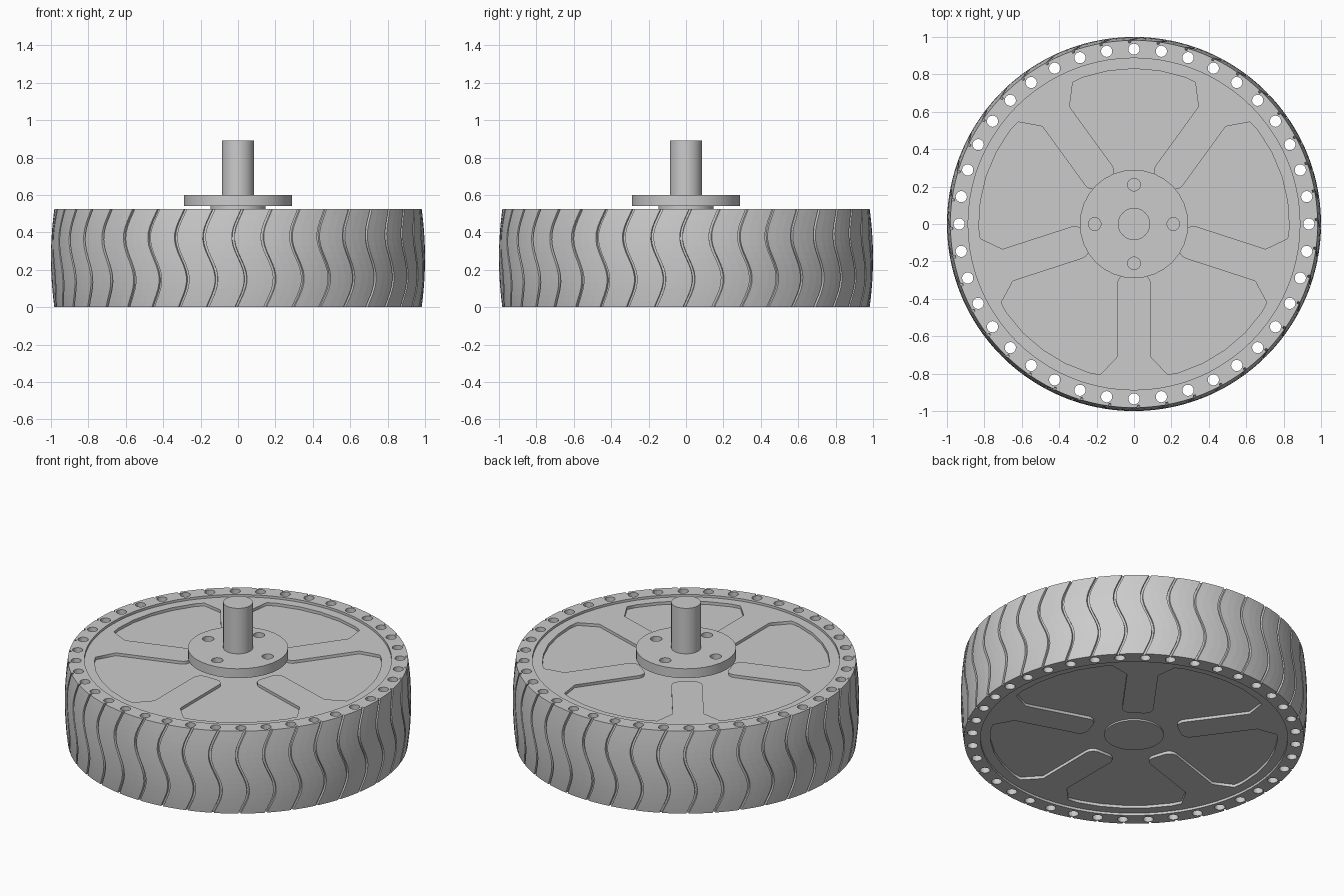
import bpy, bmesh
from math import sin, cos, pi, radians

if "Cube" in bpy.data.objects:
    bpy.data.objects.remove(bpy.data.objects["Cube"])

H = 0.525       # tyre width
N = 40          # tread pitches and sidewall holes


def circle(r, n, cx=0.0, cy=0.0):
    return [(cx + r * cos(2 * pi * i / n), cy + r * sin(2 * pi * i / n)) for i in range(n)]


def plate(name, loops, z0, z1):
    """Extruded flat shape: first loop is the outline, the others are holes."""
    cu = bpy.data.curves.new(name, 'CURVE')
    cu.dimensions = '2D'
    cu.fill_mode = 'BOTH'
    cu.extrude = (z1 - z0) / 2
    for pts in loops:
        s = cu.splines.new('POLY')
        s.points.add(len(pts) - 1)
        for p, (x, y) in zip(s.points, pts):
            p.co = (x, y, 0, 1)
        s.use_cyclic_u = True
    ob = bpy.data.objects.new(name, cu)
    bpy.context.collection.objects.link(ob)
    ob.location.z = (z0 + z1) / 2
    bpy.ops.object.select_all(action='DESELECT')
    ob.select_set(True)
    bpy.context.view_layer.objects.active = ob
    bpy.ops.object.convert(target='MESH')
    return bpy.context.view_layer.objects.active


# Tyre: barrel surface with wavy grooves, inner wall and through holes
columns = [(0, 0), (0.012, 1), (0.085, 1), (0.097, 0), (0.4, 0), (0.7, 0)]
pitch = 2 * pi / N
rows = 16
bm = bmesh.new()


def ring(pts, z):
    return [bm.verts.new((x, y, z)) for x, y in pts]


def bridge(a, b):
    for i in range(len(a)):
        n = (i + 1) % len(a)
        bm.faces.new((a[i], a[n], b[n], b[i]))


def loop_edges(vs):
    return [bm.edges.get((vs[i - 1], vs[i])) for i in range(len(vs))]


tread = []
for j in range(rows + 1):
    z = H * j / rows
    bulge = 1.0 - 0.018 * ((z - H / 2) / (H / 2)) ** 2
    shift = -0.034 * sin(2 * pi * (z - H / 2) / 0.45)
    pts = []
    for k in range(N):
        for u, g in columns:
            a = (k + u) * pitch + shift - pi / 2
            pts.append(((bulge - 0.013 * g) * cos(a), (bulge - 0.013 * g) * sin(a)))
    tread.append(ring(pts, z))
for a, b in zip(tread, tread[1:]):
    bridge(a, b)
bottom, top = [tread[0]], [tread[-1]]
for pts in [circle(0.887, 80)] + [circle(0.03, 16, x, y) for x, y in circle(0.935, N)]:
    bottom.append(ring(pts, 0))
    top.append(ring(pts, H))
    bridge(bottom[-1], top[-1])
# Sidewalls filled around the holes
for loops in (bottom, top):
    edges = [e for vs in loops for e in loop_edges(vs)]
    bmesh.ops.triangle_fill(bm, edges=edges, use_beauty=True, use_dissolve=False, normal=(0, 0, 1))
bmesh.ops.recalc_face_normals(bm, faces=bm.faces)
me = bpy.data.meshes.new("tyre")
bm.to_mesh(me)
bm.free()
bpy.context.collection.objects.link(bpy.data.objects.new("tyre", me))

# Rim frame: outer band with five inward spokes that flare at the band
half = [(0.18, -0.805), (0.09, -0.71), (0.09, -0.32)]
half += [(0.04 + 0.05 * cos(radians(a)), -0.32 + 0.05 * sin(radians(a))) for a in (22, 45, 67, 90)]
spoke = half + [(-x, y) for x, y in reversed(half)]
opening = []
for k in range(5):
    c, s = cos(-k * 2 * pi / 5), sin(-k * 2 * pi / 5)
    opening += [(x * c - y * s, x * s + y * c) for x, y in spoke]
    for i in range(5):
        a = radians(-90 - 72 * k - 12 - 48 * (i + 0.5) / 5)
        opening.append((0.83 * cos(a), 0.83 * sin(a)))
plate("rim_frame", [circle(0.887, 80), opening], 0.015, H - 0.015)

# Recessed web behind the spokes
plate("rim_web", [circle(0.86, 80)], 0.033, H - 0.033)

# Hub with rear boss, mounting flange with bolt holes, and axle
plate("hub", [circle(0.148, 32)], 0.04, 0.545)
plate("rear_boss", [circle(0.172, 32)], 0.023, 0.05)
plate("mounting_flange", [circle(0.29, 32)] + [circle(0.034, 16, x, y) for x, y in circle(0.21, 4)],
      0.54, 0.60)
plate("axle", [circle(0.086, 24)], 0.59, 0.89)
